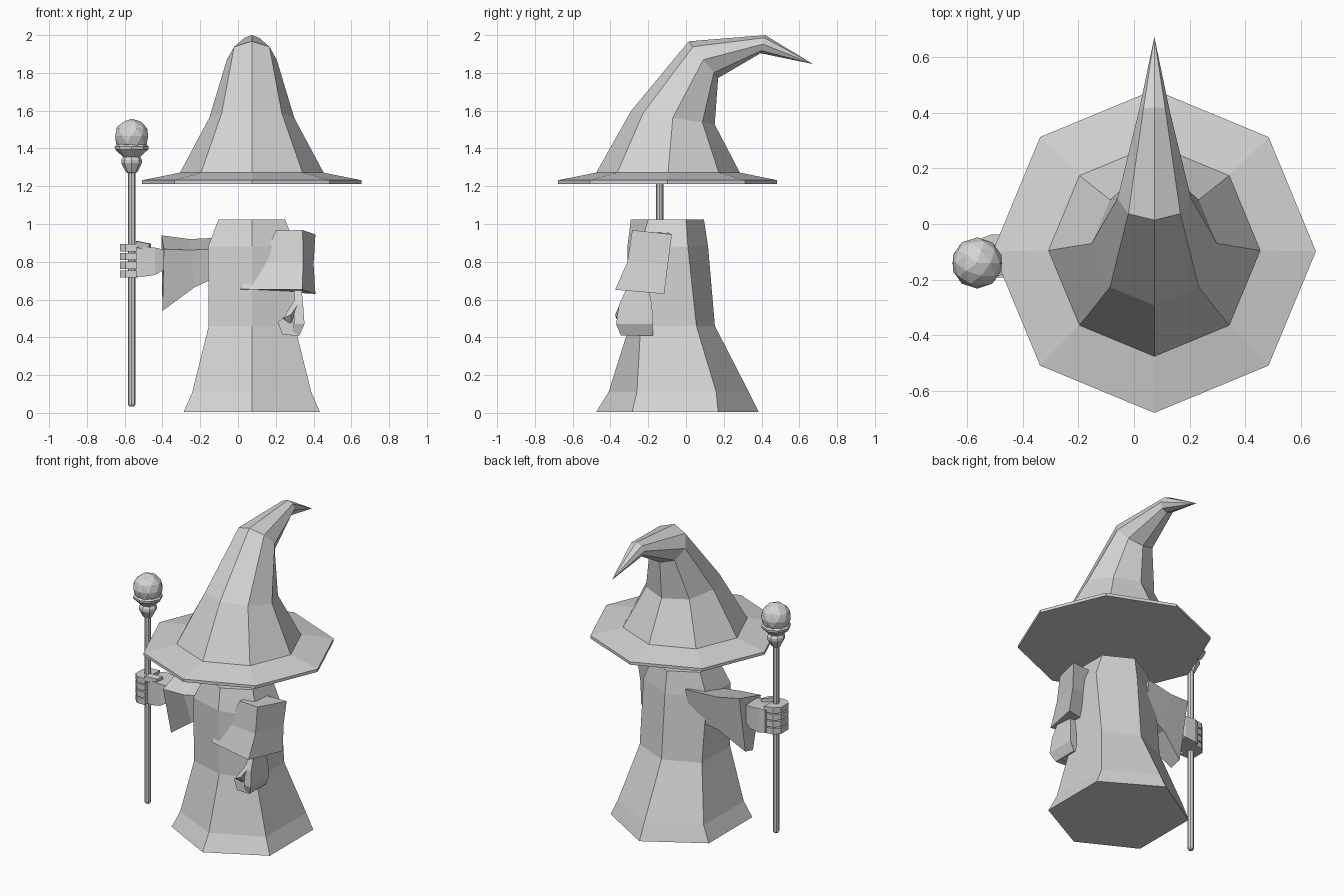
import bpy, bmesh, math
from mathutils import Vector

CX = 0.073  # centre line of robe and hat

grey = bpy.data.materials.new("plain_grey")
grey.diffuse_color = (0.66, 0.66, 0.66, 1)


def finish(name, bm):
    bmesh.ops.recalc_face_normals(bm, faces=bm.faces)
    me = bpy.data.meshes.new(name)
    bm.to_mesh(me)
    bm.free()
    me.materials.append(grey)
    ob = bpy.data.objects.new(name, me)
    bpy.context.collection.objects.link(ob)
    return ob


def loft(name, rings):
    """Skin rings of equal point count; a one-point last ring makes a tip."""
    bm = bmesh.new()
    vs = [[bm.verts.new(p) for p in r] for r in rings]
    for a, b in zip(vs, vs[1:]):
        n = len(a)
        for i in range(n):
            j = (i + 1) % n
            bm.faces.new((a[i], a[j], b[0]) if len(b) == 1 else (a[i], a[j], b[j], b[i]))
    bm.faces.new(vs[0])
    if len(vs[-1]) > 2:
        bm.faces.new(vs[-1])
    return finish(name, bm)


def hull(name, pts):
    bm = bmesh.new()
    for p in pts:
        bm.verts.new(p)
    bmesh.ops.convex_hull(bm, input=bm.verts)
    bmesh.ops.dissolve_limit(bm, angle_limit=0.02, verts=bm.verts, edges=bm.edges)
    return finish(name, bm)


def turned(name, x, y, profile, n):
    """Turned piece from (radius, z) pairs."""
    return loft(name, [[(x + r * math.sin(2 * math.pi * i / n), y - r * math.cos(2 * math.pi * i / n), z)
                        for i in range(n)] for r, z in profile])


# Hat: octagon rings (centre y, z, half axis y, z, half width), bent to a tip
def hat_ring(cy, cz, ay, az, w):
    return [(CX + w * math.sin(t), cy + ay * math.cos(t), cz + az * math.cos(t))
            for t in (i * math.pi / 4 for i in range(8))]


loft("hat", [hat_ring(-0.098, 1.213, -0.58, 0, 0.58),
             hat_ring(-0.098, 1.232, -0.58, 0, 0.58),
             hat_ring(-0.095, 1.272, -0.38, 0, 0.38),
             hat_ring(-0.07, 1.562, -0.222, 0.035, 0.225),
             hat_ring(0.092, 1.87, -0.078, 0.097, 0.132),
             hat_ring(0.407, 1.952, 0.012, 0.048, 0.055),
             [(CX, 0.672, 1.847)]])

# Robe: six-sided (z, half width, front, front corner, back corner, back)
robe = [(0.006, 0.36, -0.475, -0.285, 0.17, 0.385),
        (0.11, 0.315, -0.41, -0.26, 0.16, 0.333),
        (0.46, 0.228, -0.30, -0.24, 0.055, 0.153),
        (0.88, 0.232, -0.31, -0.24, 0.01, 0.117),
        (1.025, 0.176, -0.292, -0.20, 0.0, 0.095)]
loft("robe", [[(CX, f, z), (CX + w, fc, z), (CX + w, bc, z), (CX, b, z), (CX - w, bc, z), (CX - w, fc, z)]
              for z, w, f, fc, bc, b in robe])

# Sleeves: flared, drooping four-sided sections from shoulder to cuff;
# corners run outer back, outer front, inner front, inner back
# Hanging arm points down and droops inward
loft("hanging_sleeve", [
    [(0.41, -0.075, 0.945), (0.342, -0.285, 0.968), (0.20, -0.27, 0.965), (0.21, -0.10, 0.955)],
    [(0.40, -0.095, 0.79), (0.345, -0.31, 0.80), (0.125, -0.28, 0.80), (0.14, -0.14, 0.80)],
    [(0.41, -0.115, 0.63), (0.34, -0.375, 0.652), (0.01, -0.30, 0.655), (0.06, -0.21, 0.65)]])
# Raised arm points sideways and droops down
loft("raised_sleeve", [
    [(-0.05, 0.08, 0.93), (-0.09, -0.15, 0.87), (-0.09, -0.15, 0.73), (-0.06, 0.04, 0.73)],
    [(-0.257, 0.045, 0.92), (-0.25, -0.21, 0.862), (-0.23, -0.16, 0.665), (-0.235, 0.0, 0.68)],
    [(-0.405, 0.02, 0.94), (-0.392, -0.225, 0.867), (-0.40, -0.13, 0.54), (-0.40, -0.05, 0.56)]])

# Hanging hand: wrist, back of hand, curled fingers and thumb
loft("hanging_palm", [[(0.335, -0.31, 0.67), (0.335, -0.20, 0.67), (0.295, -0.20, 0.67), (0.295, -0.31, 0.67)],
                      [(0.345, -0.355, 0.57), (0.345, -0.18, 0.57), (0.30, -0.18, 0.57), (0.30, -0.35, 0.57)],
                      [(0.352, -0.37, 0.47), (0.352, -0.175, 0.47), (0.295, -0.18, 0.47), (0.295, -0.36, 0.47)],
                      [(0.325, -0.345, 0.41), (0.325, -0.175, 0.41), (0.285, -0.18, 0.42), (0.285, -0.34, 0.42)]])
for i in range(4):
    y = -0.345 + i * 0.043
    hull(f"hanging_finger_{i + 1}", [(x, yy, z) for yy in (y, y + 0.04) for x, z in
                                     ((0.325, 0.41), (0.235, 0.412), (0.212, 0.48), (0.24, 0.505), (0.33, 0.46))])
hull("hanging_thumb", [(0.335, -0.335, 0.60), (0.30, -0.34, 0.60), (0.31, -0.30, 0.61), (0.28, -0.375, 0.52),
                       (0.24, -0.37, 0.50), (0.25, -0.33, 0.49), (0.28, -0.34, 0.47)])

# Raised hand gripping the staff
SX, SY, HY = -0.563, -0.14, -0.115
loft("raised_palm", [[(x, HY + s * w, z) for s, z in ((-1, lo), (1, lo), (1, hi), (-1, hi))]
                     for x, w, lo, hi in ((-0.37, 0.05, 0.77, 0.86), (-0.44, 0.075, 0.73, 0.875),
                                          (-0.51, 0.078, 0.72, 0.88), (-0.545, 0.065, 0.725, 0.87))])
for i in range(4):
    z = 0.717 + i * 0.046
    # curled finger: bent plan outline wrapped round the staff
    plan = [(-0.53, -0.06), (-0.59, -0.07), (-0.625, -0.105), (-0.625, -0.18), (-0.595, -0.21), (-0.535, -0.21)]
    loft(f"raised_finger_{i + 1}", [[(x, y, zz) for x, y in plan] for zz in (z, z + 0.038)])
hull("raised_thumb", [(x, y, z) for x, y in ((-0.54, -0.21), (-0.53, -0.16), (-0.47, -0.18), (-0.46, -0.13))
                      for z in ((0.88, 0.91) if x < -0.5 else (0.85, 0.895))])

# Staff, collar and orb
turned("staff", SX, SY, [(0.013, 0.035), (0.02, 0.045), (0.02, 1.29)], 8)
turned("staff_collar", SX, SY, [(0.022, 1.27), (0.03, 1.275), (0.055, 1.322), (0.055, 1.34), (0.045, 1.355),
                                (0.088, 1.395), (0.09, 1.41), (0.07, 1.43)], 8)
bm = bmesh.new()
bmesh.ops.create_icosphere(bm, subdivisions=2, radius=0.092)
bmesh.ops.translate(bm, verts=bm.verts, vec=Vector((SX, SY, 1.465)))
finish("staff_orb", bm)
